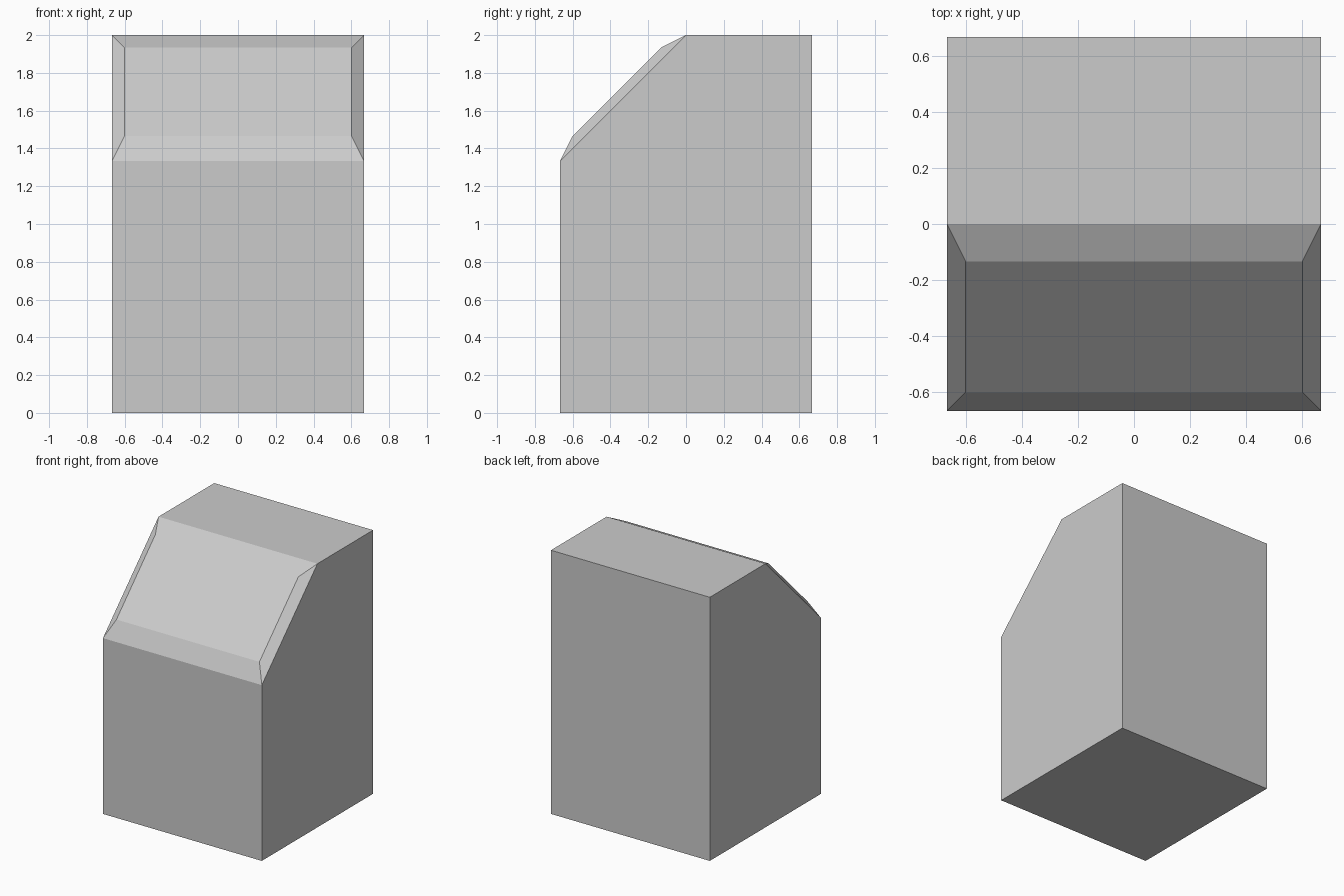
import bpy, bmesh
from mathutils import Vector

if "Cube" in bpy.data.objects:
    bpy.data.objects.remove(bpy.data.objects["Cube"])

HALF = 2 / 3
# Side profile (y, z) of the block with its sloped front
PROFILE = [(-HALF, 0), (HALF, 0), (HALF, 2), (0, 2), (-HALF, 2 * HALF)]

bm = bmesh.new()

# Block body: side profile extruded across the width
side = bm.faces.new([bm.verts.new((-HALF, y, z)) for y, z in PROFILE])
new = bmesh.ops.extrude_face_region(bm, geom=[side])["geom"]
bmesh.ops.translate(bm, vec=(2 * HALF, 0, 0),
                    verts=[g for g in new if isinstance(g, bmesh.types.BMVert)])
bmesh.ops.recalc_face_normals(bm, faces=bm.faces[:])

# Raised bevelled panel on the slope
slope = next(f for f in bm.faces if f.normal.y < -0.5 and f.normal.z > 0.5)
centre = slope.calc_center_median()
panel = bmesh.ops.extrude_discrete_faces(bm, faces=[slope])["faces"][0]
for v in panel.verts:
    d = v.co - centre
    v.co = centre + Vector((d.x * 0.9, d.y * 0.7, d.z * 0.7)) + Vector((0, -1, 1)) / 30

bmesh.ops.recalc_face_normals(bm, faces=bm.faces[:])
mesh = bpy.data.meshes.new("sloped_block")
bm.to_mesh(mesh)
bm.free()
bpy.context.collection.objects.link(bpy.data.objects.new("sloped_block", mesh))
